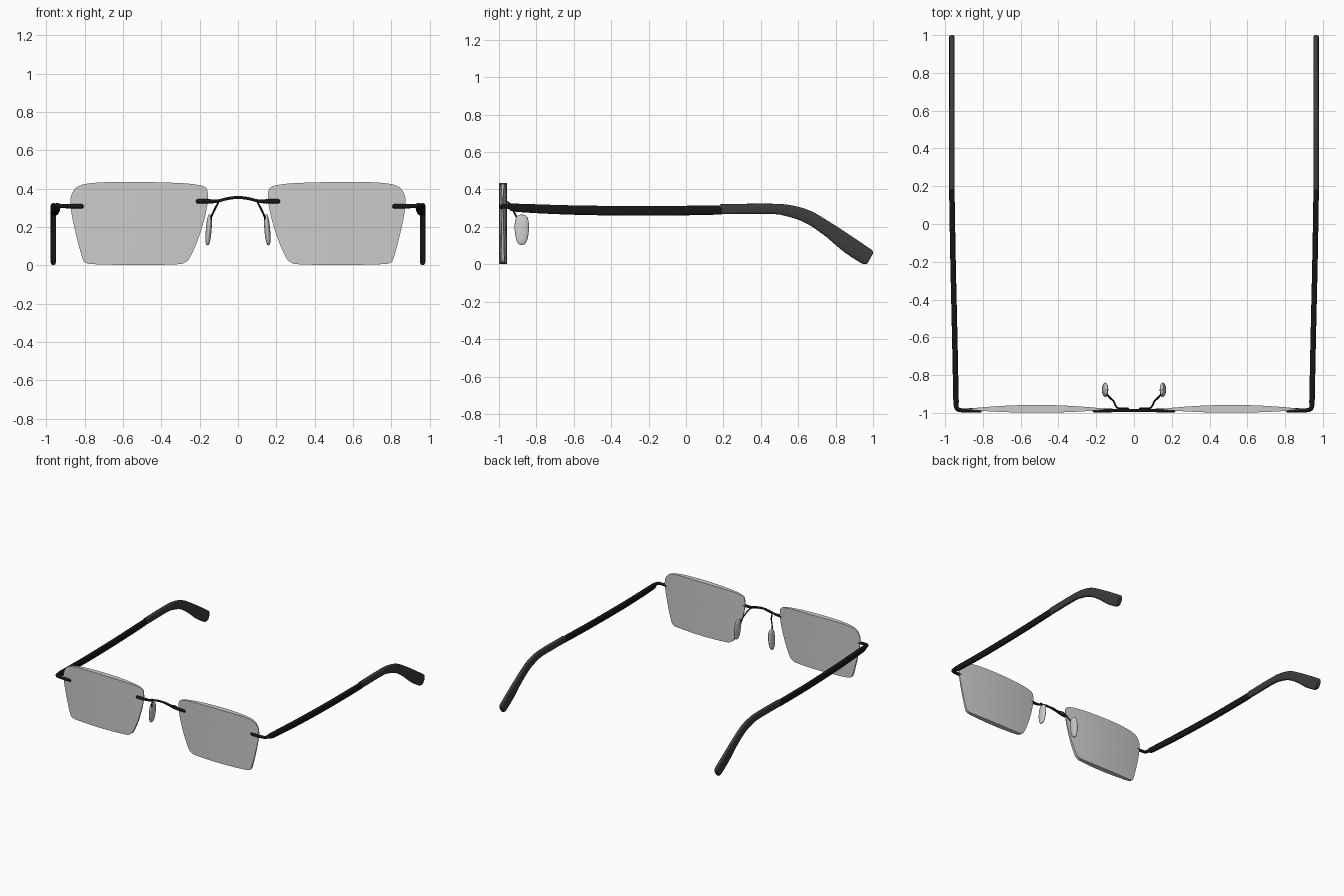
import bpy, bmesh, math
from mathutils import Vector, Matrix

if "Cube" in bpy.data.objects:
    bpy.data.objects.remove(bpy.data.objects["Cube"])


def material(name, value, alpha=1.0):
    m = bpy.data.materials.new(name)
    m.diffuse_color = (value, value, value, alpha)
    m.use_nodes = True
    m.node_tree.nodes["Principled BSDF"].inputs["Base Color"].default_value = m.diffuse_color
    return m


BLACK = material("black_metal", 0.008)
RUBBER = material("dark_rubber", 0.045)
GLASS = material("tinted_glass", 0.57, 0.75)
CLEAR = material("clear_silicone", 0.8, 0.85)


def spline(points, n=5, closed=False):
    """Catmull-Rom points through the given ones."""
    p = [Vector(q) for q in points]
    k = len(p)
    get = (lambda i: p[i % k]) if closed else (lambda i: p[max(0, min(k - 1, i))])
    out = []
    for i in range(k if closed else k - 1):
        a, b, c, d = get(i - 1), get(i), get(i + 1), get(i + 2)
        for s in range(n):
            t = s / n
            out.append(0.5 * (2 * b + (c - a) * t + (2 * a - 5 * b + 4 * c - d) * t * t
                              + (3 * b - a - 3 * c + d) * t ** 3))
    if not closed:
        out.append(p[-1].copy())
    return out


def finish(name, bm, mat, mirror=True, angle=40):
    bmesh.ops.recalc_face_normals(bm, faces=bm.faces)
    mesh = bpy.data.meshes.new(name)
    bm.to_mesh(mesh)
    bm.free()
    ob = bpy.data.objects.new(name, mesh)
    bpy.context.collection.objects.link(ob)
    mesh.materials.append(mat)
    bpy.ops.object.select_all(action='DESELECT')
    ob.select_set(True)
    bpy.context.view_layer.objects.active = ob
    bpy.ops.object.shade_smooth_by_angle(angle=math.radians(angle))
    if mirror:
        ob.modifiers.new("mirror", 'MIRROR').use_mirror_merge = False
    return ob


def skin(bm, rings):
    """Join rings of points with quads and cap both ends."""
    vs = [[bm.verts.new(c) for c in r] for r in rings]
    n = len(vs[0])
    for a, b in zip(vs, vs[1:]):
        for i in range(n):
            bm.faces.new((a[i], a[(i + 1) % n], b[(i + 1) % n], b[i]))
    bm.faces.new(vs[0])
    bm.faces.new(vs[-1])


def tube(name, points, mat, mirror=True, n=6, sides=12):
    """Round wire; each point is (x, y, z, radius), ends are rounded."""
    path = spline(points, n)
    pos = [q.to_3d() for q in path]
    rad = [q[3] for q in path]
    up, rings = None, []
    for i, c in enumerate(pos):
        t = (pos[min(i + 1, len(pos) - 1)] - pos[max(i - 1, 0)]).normalized()
        u = (up - t * up.dot(t)).normalized() if up else t.orthogonal().normalized()
        up, v = u, t.cross(u)
        steps = [(0, 1)]
        if i == 0:
            steps = [(-.8, .4), (-.5, .8), (0, 1)]
        elif i == len(pos) - 1:
            steps = [(0, 1), (.5, .8), (.8, .4)]
        for off, s in steps:
            rings.append([c + t * off * rad[i] + (u * math.cos(a) + v * math.sin(a)) * rad[i] * s
                          for a in [2 * math.pi * j / sides for j in range(sides)]])
    bm = bmesh.new()
    skin(bm, rings)
    return finish(name, bm, mat, mirror)


def blade(name, stations, width, mat, n=5, sides=24):
    """Flat arm; each station is (x, y_top, z_top, y_bottom, z_bottom)."""
    tops = spline([(x, yt, zt) for x, yt, zt, yb, zb in stations], n)
    bots = spline([(x, yb, zb) for x, yt, zt, yb, zb in stations], n)
    rings = []
    for t, b in zip(tops, bots):
        ring = []
        for j in range(sides):
            a = 2 * math.pi * j / sides
            c, s = [math.copysign(abs(f) ** 0.6, f) for f in (math.cos(a), math.sin(a))]
            ring.append((t + b) / 2 + (t - b) / 2 * s + Vector((width * c, 0, 0)))
        rings.append(ring)
    bm = bmesh.new()
    skin(bm, rings)
    return finish(name, bm, mat)


# lenses: rounded outline, faces bulging across their width only
outline = spline([(.157, .37), (.166, .403), (.21, .42), (.32, .43), (.53, .435), (.71, .433),
                  (.815, .42), (.858, .39), (.875, .34), (.868, .265), (.843, .15), (.813, .04),
                  (.793, .012), (.735, .005), (.52, .001), (.32, .005), (.277, .015),
                  (.25, .042), (.207, .14), (.172, .255), (.157, .335)], 4, True)
mid = Vector((.516, .22))


def lens_point(q, front):
    k = max(0, 1 - ((q.x - mid.x) / .362) ** 2)
    return (q.x, -.984 - .015 * k if front else -.978 + .02 * k, q.y)


bm = bmesh.new()
scales = [.08, .3, .5, .7, .85, .95, 1]
rings = [[lens_point(mid + (q - mid) * s, True) for q in outline] for s in scales]
rings += [[lens_point(mid + (q - mid) * s, False) for q in outline] for s in reversed(scales)]
skin(bm, rings)
finish("lens", bm, GLASS)

# bridge with thicker ends clamped on the lenses
half = [(.02, .353, .008), (.06, .347, .008), (.1, .337, .008), (.135, .334, .011), (.21, .334, .012)]
tube("bridge", [(-x, -.987, z, r) for x, z, r in reversed(half)]
     + [(x, -.987, z, r) for x, z, r in half], BLACK, mirror=False)

# nose pad wires
tube("pad_arm", [(.03, -.977, .351, .005), (.08, -.976, .342, .005), (.098, -.96, .335, .005),
                 (.108, -.938, .318, .005), (.125, -.922, .285, .005), (.14, -.905, .25, .005),
                 (.147, -.89, .22, .005)], BLACK, sides=8)

# nose pads: flat rounded pebbles, narrower at the bottom
bm = bmesh.new()
bmesh.ops.create_uvsphere(bm, u_segments=24, v_segments=18, radius=1)
for v in bm.verts:
    x, y, z = v.co
    w = max(1 - z * z, 1e-4) ** -.2
    v.co = (x * .015 * w, y * .038 * w * (1 + .12 * z), z * .081)
bmesh.ops.transform(bm, verts=bm.verts,
                    matrix=Matrix.Translation((.153, -.878, .185)) @ Matrix.Rotation(-.08, 4, 'Y'))
finish("nose_pad", bm, CLEAR)

# end pieces: from the lens front round the corner to the temple
tube("end_piece", [(.815, -.987, .308, .012), (.87, -.987, .308, .012), (.915, -.986, .309, .011),
                   (.935, -.979, .31, .012), (.942, -.96, .31, .013), (.943, -.92, .306, .014)], BLACK)

# temples
blade("temple", [(x, y, t, y, b) for x, y, t, b in
                 [(.942, -.945, .322, .294), (.943, -.9, .324, .28), (.949, -.6, .315, .265),
                  (.958, -.2, .311, .26), (.964, .15, .315, .265), (.964, .192, .312, .27)]],
      .0145, BLACK)

# ear tips: bent down and widening
blade("ear_tip", [(.964, .193, .318, .193, .272), (.964, .205, .322, .205, .268),
                  (.964, .45, .324, .45, .269), (.964, .56, .316, .528, .259),
                  (.964, .665, .286, .63, .226), (.964, .775, .222, .735, .158),
                  (.964, .88, .154, .84, .07), (.964, .98, .086, .93, .01),
                  (.964, .996, .074, .953, .002), (.964, 1.0, .058, .97, .004)], .0145, RUBBER)
